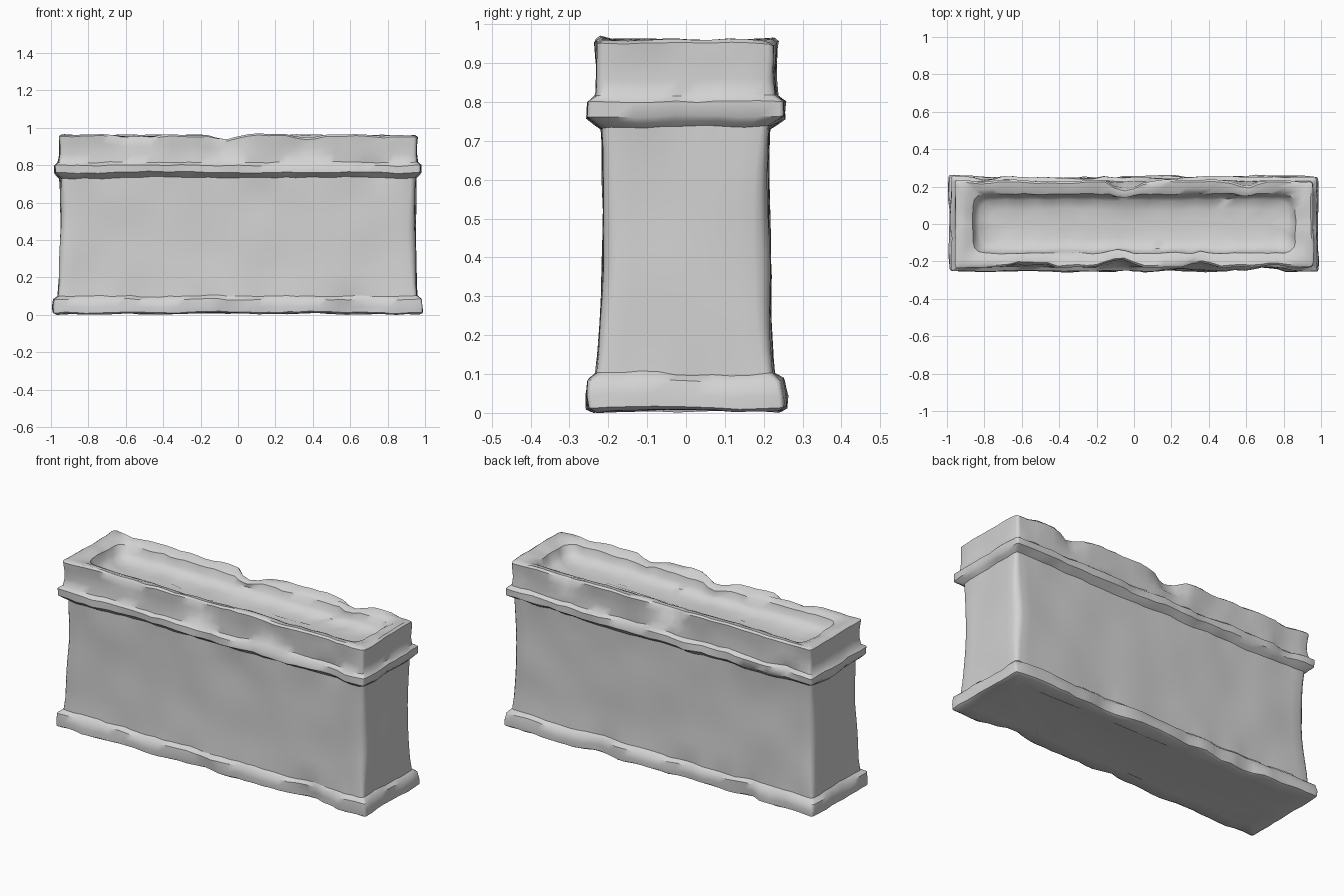
import bpy, bmesh, math, random
from mathutils import Vector, noise

if "Cube" in bpy.data.objects:
    bpy.data.objects.remove(bpy.data.objects["Cube"])

random.seed(4)

stone = bpy.data.materials.new("pale grey stone")
stone.diffuse_color = (0.65, 0.65, 0.65, 1)
stone.use_nodes = True
stone.node_tree.nodes["Principled BSDF"].inputs["Base Color"].default_value = stone.diffuse_color

# Chips knocked out of the stone edges: (centre, radius, depth)
chips = [(Vector((-0.08, -0.23, 0.94)), 0.10, 0.045), (Vector((-0.05, 0.23, 0.96)), 0.10, 0.045),
         (Vector((0.36, -0.23, 0.92)), 0.09, 0.035), (Vector((0.60, 0.23, 0.96)), 0.09, 0.035),
         (Vector((0.58, -0.25, 0.02)), 0.11, 0.03), (Vector((-0.55, 0.25, 0.02)), 0.10, 0.03)]
for side in (-1, 1):
    for z, y in ((0.95, 0.235), (0.80, 0.25), (0.03, 0.255)):
        for k in range(5):
            centre = Vector((random.uniform(-0.9, 0.9), side * y, z))
            chips.append((centre, random.uniform(0.06, 0.10), random.uniform(0.008, 0.022)))


def weather(p):
    """Uneven stone surface with chipped edges; depends on position only."""
    q = p + noise.noise_vector(p * 4.0) * 0.010
    if p.z < 0.12 or p.z > 0.73:
        q += noise.noise_vector(p * 13.0 + Vector((7, 3, 1))) * 0.007
    for centre, radius, depth in chips:
        d = (p - centre).length
        if d < radius:
            amount = depth * (1 - d / radius) ** 0.6
            q.y -= math.copysign(amount, centre.y)
            if centre.z > 0.9:
                q.z -= amount * 0.7
    q.x = max(-0.995, min(0.995, q.x))
    q.z = max(0.0, q.z)
    return q


def ring(hx, hy, z, r, nx=36, ny=9):
    """Rounded rectangle with evenly divided sides."""
    pts = []
    corners = [(1, -1, -90), (1, 1, 0), (-1, 1, 90), (-1, -1, 180)]
    for i, (sx, sy, a0) in enumerate(corners):
        arc = []
        for k in range(4):
            a = math.radians(a0 + 30 * k)
            arc.append(Vector((sx * (hx - r) + r * math.cos(a),
                               sy * (hy - r) + r * math.sin(a), z)))
        pts += arc
        # straight run to the next corner
        tx, ty, a1 = corners[(i + 1) % 4]
        a = math.radians(a1)
        end = Vector((tx * (hx - r) + r * math.cos(a), ty * (hy - r) + r * math.sin(a), z))
        n = ny if i % 2 == 0 else nx
        pts += [arc[-1].lerp(end, k / n) for k in range(1, n)]
    return pts


def loft(name, profile, cap_start=False, cap_end=False):
    """Skin a stack of (half x, half y, z, corner radius) rings."""
    bm = bmesh.new()
    rings = [[bm.verts.new(weather(p)) for p in ring(*row)] for row in profile]
    n = len(rings[0])
    for a, b in zip(rings, rings[1:]):
        for i in range(n):
            j = (i + 1) % n
            bm.faces.new((a[i], a[j], b[j], b[i]))
    if cap_start:
        bm.faces.new(rings[0][::-1])
    if cap_end:
        bm.faces.new(rings[-1])
    mesh = bpy.data.meshes.new(name)
    bm.to_mesh(mesh)
    bm.free()
    mesh.materials.append(stone)
    obj = bpy.data.objects.new(name, mesh)
    bpy.context.collection.objects.link(obj)
    bpy.ops.object.select_all(action='DESELECT')
    obj.select_set(True)
    bpy.context.view_layer.objects.active = obj
    bpy.ops.object.shade_smooth_by_angle(angle=math.radians(42))
    return obj


# Foot moulding with closed underside
loft("plinth", [(0.90, 0.17, 0.012, 0.02), (0.97, 0.24, 0.007, 0.015),
                (0.988, 0.255, 0.015, 0.012), (0.990, 0.257, 0.045, 0.012),
                (0.985, 0.250, 0.082, 0.012), (0.962, 0.226, 0.100, 0.02)], cap_start=True)

# Slightly tapering tank wall
body = []
for k in range(11):
    t = k / 10
    flare = 0.006 * abs(2 * t - 1) ** 3
    body.append((0.956 - 0.012 * t + flare, 0.220 - 0.013 * t + flare,
                 0.100 + 0.635 * t, 0.02 + 0.02 * math.sin(math.pi * t)))
loft("trough_wall", body)

# Projecting band, upper collar, rim and hollow basin
loft("rim_and_basin", [(0.950, 0.213, 0.735, 0.02), (0.965, 0.232, 0.748, 0.015),
                       (0.978, 0.252, 0.763, 0.012), (0.978, 0.252, 0.800, 0.012),
                       (0.960, 0.231, 0.816, 0.015), (0.953, 0.226, 0.860, 0.02),
                       (0.954, 0.228, 0.910, 0.02), (0.957, 0.232, 0.955, 0.02),
                       (0.945, 0.220, 0.964, 0.02), (0.900, 0.185, 0.958, 0.05),
                       (0.862, 0.156, 0.942, 0.06), (0.848, 0.146, 0.905, 0.06),
                       (0.825, 0.125, 0.880, 0.06), (0.770, 0.075, 0.868, 0.05),
                       (0.715, 0.025, 0.865, 0.02)], cap_end=True)
